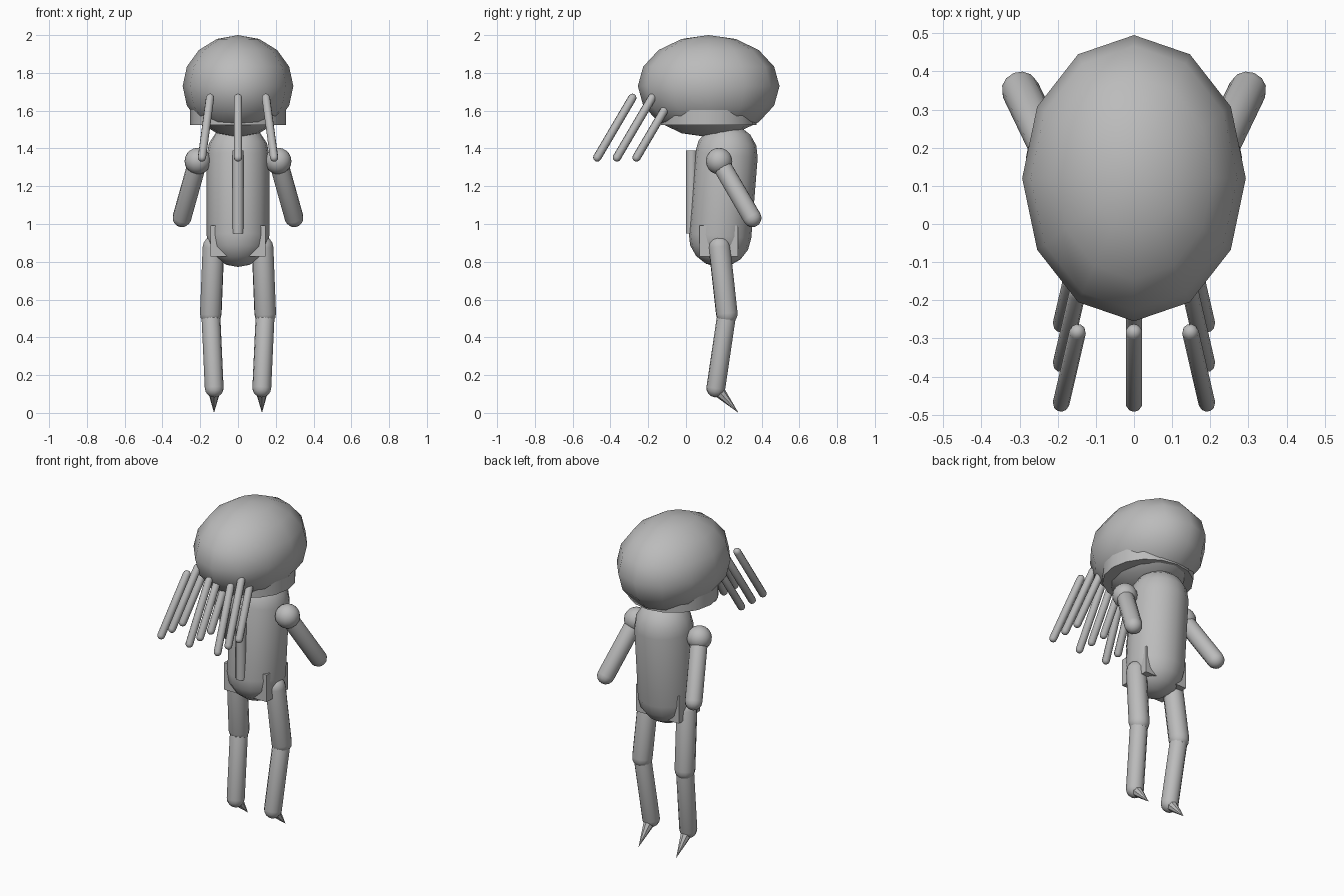
import bpy, bmesh, math
from mathutils import Vector, Matrix

if "Cube" in bpy.data.objects:
    bpy.data.objects.remove(bpy.data.objects["Cube"])

grey = bpy.data.materials.new("plain grey")
grey.diffuse_color = (0.5, 0.5, 0.5, 1)
grey.use_nodes = True
grey.node_tree.nodes["Principled BSDF"].inputs["Base Color"].default_value = grey.diffuse_color


def finish(name, bm, smooth=True):
    bmesh.ops.recalc_face_normals(bm, faces=bm.faces)
    me = bpy.data.meshes.new(name)
    bm.to_mesh(me)
    bm.free()
    me.materials.append(grey)
    ob = bpy.data.objects.new(name, me)
    bpy.context.collection.objects.link(ob)
    if smooth:
        bpy.ops.object.select_all(action='DESELECT')
        ob.select_set(True)
        bpy.context.view_layer.objects.active = ob
        bpy.ops.object.shade_smooth_by_angle(angle=math.radians(40))
    return ob


def ellipsoid(name, centre, radii, seg, rings):
    bm = bmesh.new()
    bmesh.ops.create_uvsphere(bm, u_segments=seg, v_segments=rings, radius=1)
    bmesh.ops.transform(bm, verts=bm.verts,
                        matrix=Matrix.Translation(centre) @ Matrix.Diagonal((*radii, 1)))
    return finish(name, bm)


def along(a, b):
    """Matrix placing local +z from a towards b."""
    d = Vector(b) - Vector(a)
    return Matrix.Translation(a) @ Vector((0, 0, 1)).rotation_difference(d).to_matrix().to_4x4(), d.length


def capsule(name, a, b, r, seg=12, rings=8):
    """Round-ended rod whose end spheres are centred on a and b."""
    m, length = along(a, b)
    bm = bmesh.new()
    bmesh.ops.create_uvsphere(bm, u_segments=seg, v_segments=rings, radius=r)
    # open the equator and stretch the halves apart
    equator = [e for e in bm.edges if all(abs(v.co.z) < 1e-5 for v in e.verts)]
    bmesh.ops.split_edges(bm, edges=equator)
    upper = {v for f in bm.faces if f.calc_center_median().z > 0 for v in f.verts}
    for v in upper:
        v.co.z += length
    rims = [e for e in bm.edges if e.is_boundary]
    bmesh.ops.bridge_loops(bm, edges=rims)
    bmesh.ops.transform(bm, verts=bm.verts, matrix=m)
    return finish(name, bm)


def cone(name, a, b, r1, r2, seg):
    m, length = along(a, b)
    bm = bmesh.new()
    bmesh.ops.create_cone(bm, cap_ends=True, segments=seg, radius1=r1, radius2=r2, depth=length,
                          matrix=m @ Matrix.Translation((0, 0, length / 2)))
    return finish(name, bm)


# Head dome and the rim below it
ellipsoid("head", (0, 0.12, 1.73), (0.293, 0.375, 0.27), 12, 8)
cone("head_rim", (0, 0.12, 1.525), (0, 0.12, 1.66), 0.253, 0.253, 16)

# Torso, front tube and hip block
capsule("torso", (0, 0.18, 0.938), (0, 0.214, 1.365), 0.166, 16, 8)
cone("front_tube", (0, 0.03, 0.95), (0, 0.03, 1.39), 0.03, 0.03, 12)
bm = bmesh.new()
bmesh.ops.create_cube(bm, size=1, matrix=Matrix.Translation((0, 0.173, 0.91))
                      @ Matrix.Diagonal((0.29, 0.205, 0.165, 1)))
finish("hip_block", bm, False)

# Limbs on both sides
for s, side in ((-1, "left"), (1, "right")):
    shoulder = (s * 0.213, 0.175, 1.333)
    ellipsoid(side + "_shoulder", shoulder, (0.07, 0.07, 0.07), 16, 10)
    capsule(side + "_arm", shoulder, (s * 0.297, 0.35, 1.033), 0.05)
    knee, ankle = (s * 0.144, 0.216, 0.525), (s * 0.126, 0.158, 0.132)
    capsule(side + "_thigh", (s * 0.13, 0.177, 0.878), knee, 0.058)
    capsule(side + "_shin", knee, ankle, 0.05)
    cone(side + "_foot_spike", ankle, (s * 0.127, 0.278, 0.0), 0.038, 0, 8)

# Three rows of three trailing tentacles at the front
for row in range(3):
    y = 0.104 * row
    for col in (-1, 0, 1):
        capsule(f"tentacle_{row}_{col + 1}", (col * 0.148, -0.284 + y, 1.668),
                (col * 0.191, -0.47 + y, 1.352), 0.022, 10, 6)
